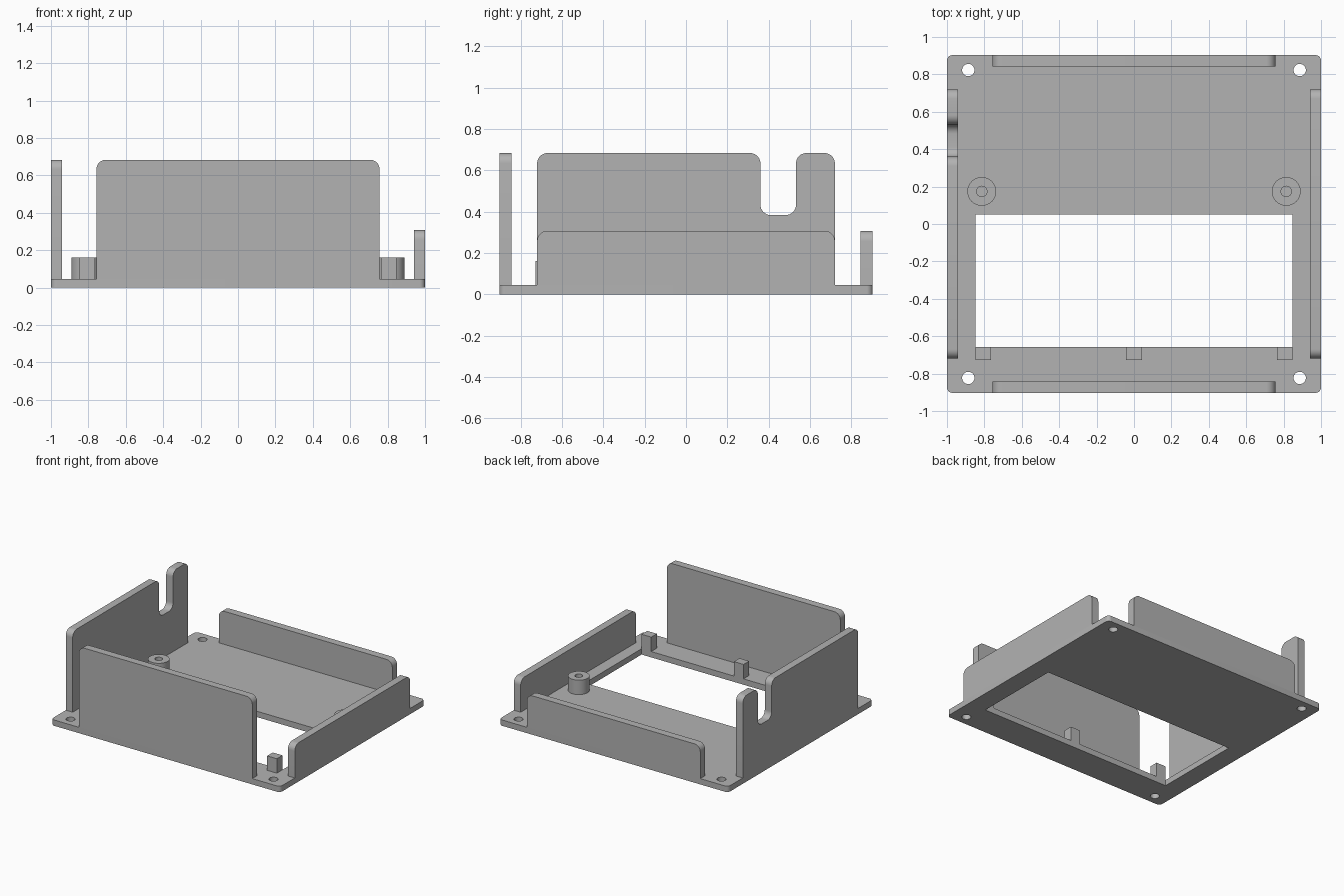
import bpy, bmesh, math
from mathutils import Vector

cube = bpy.data.objects.get("Cube")
if cube:
    bpy.data.objects.remove(cube)

grey = bpy.data.materials.new("plain_grey")
grey.use_nodes = True
GREY = (0.45, 0.45, 0.45, 1)
grey.diffuse_color = GREY
grey.node_tree.nodes["Principled BSDF"].inputs["Base Color"].default_value = GREY

# Which world position a profile point (u, v) at depth w takes
AXES = {
    "x": lambda u, v, w: (w, u, v),
    "y": lambda u, v, w: (u, w, v),
    "z": lambda u, v, w: (u, v, w),
}


def rounded(points, steps=8):
    """Outline from (u, v, radius) right-angle corners."""
    out = []
    for i, (u, v, r) in enumerate(points):
        p = Vector((u, v))
        if r == 0:
            out.append(p)
            continue
        d1 = (Vector(points[i - 1][:2]) - p).normalized() * r
        d2 = (Vector(points[(i + 1) % len(points)][:2]) - p).normalized() * r
        for k in range(steps + 1):
            t = k / steps * math.pi / 2
            out.append(p + d1 + d2 - d2 * math.cos(t) - d1 * math.sin(t))
    return out


def rect(u0, v0, u1, v1, r=0, r_top=None):
    top = r if r_top is None else r_top
    return rounded([(u0, v0, r), (u1, v0, r), (u1, v1, top), (u0, v1, top)])


def circle(u, v, r, n=32):
    return [Vector((u + r * math.cos(2 * math.pi * k / n),
                    v + r * math.sin(2 * math.pi * k / n))) for k in range(n)]


def slab(name, axis, loops, w0, w1):
    """Fill an outline (with any hole loops) and extrude it from w0 to w1."""
    place = AXES[axis]
    bm = bmesh.new()
    edges = []
    for loop in loops:
        vs = [bm.verts.new(place(p.x, p.y, w0)) for p in loop]
        edges += [bm.edges.new((vs[i - 1], vs[i])) for i in range(len(vs))]
    bmesh.ops.triangle_fill(bm, edges=edges, use_beauty=True, use_dissolve=False)
    new = bmesh.ops.extrude_face_region(bm, geom=bm.faces[:])["geom"]
    bmesh.ops.translate(bm, vec=Vector(place(0, 0, w1 - w0)),
                        verts=[g for g in new if isinstance(g, bmesh.types.BMVert)])
    bmesh.ops.recalc_face_normals(bm, faces=bm.faces[:])
    mesh = bpy.data.meshes.new(name)
    bm.to_mesh(mesh)
    bm.free()
    mesh.materials.append(grey)
    ob = bpy.data.objects.new(name, mesh)
    bpy.context.collection.objects.link(ob)
    bpy.ops.object.select_all(action="DESELECT")
    ob.select_set(True)
    bpy.context.view_layer.objects.active = ob
    bpy.ops.object.shade_smooth_by_angle(angle=math.radians(30))
    return ob


BASE, HIGH, LOW, STUD = 0.046, 0.683, 0.307, 0.16
W, D = 1.0, 0.903          # half width and half depth
WALL, R = 0.06, 0.05       # wall thickness and corner radius
SIDE, FRONT = 0.72, 0.757  # half lengths of the walls

# Base plate with window opening and four screw holes
holes = [circle(sx * 0.886, sy * 0.823, 0.033) for sx in (-1, 1) for sy in (-1, 1)]
slab("base_plate", "z",
     [rect(-W, -D, W, D, 0.03), rect(-0.848, -0.657, 0.848, 0.05)] + holes, 0, BASE)

# Front and back walls
slab("front_wall", "y", [rect(-FRONT, BASE, FRONT, HIGH, 0, R)], -D, -D + WALL)
slab("back_wall", "y", [rect(-FRONT, BASE, FRONT, LOW, 0, R)], D - WALL, D)

# Low left wall and tall right wall with a cable notch
slab("left_wall", "x", [rect(-SIDE, BASE, SIDE, LOW, 0, R)], W - WALL, W)
N0, N1, NZ = 0.36, 0.532, 0.383
notched = rounded([(-SIDE, BASE, 0), (SIDE, BASE, 0), (SIDE, HIGH, R),
                   (N1, HIGH, R), (N1, NZ, R), (N0, NZ, R),
                   (N0, HIGH, R), (-SIDE, HIGH, R)])
slab("right_wall", "x", [notched], -W, -W + WALL)

# Hollow screw posts
for side, sx in (("left", 1), ("right", -1)):
    slab(side + "_screw_post", "z",
         [circle(sx * 0.814, 0.174, 0.077), circle(sx * 0.814, 0.174, 0.028)], BASE, STUD)

# Stop blocks along the front edge of the opening
for side, x in (("left", 0.806), ("middle", 0), ("right", -0.806)):
    slab(side + "_stop_block", "z", [rect(x - 0.042, -0.727, x + 0.042, -0.657)], BASE, STUD)
